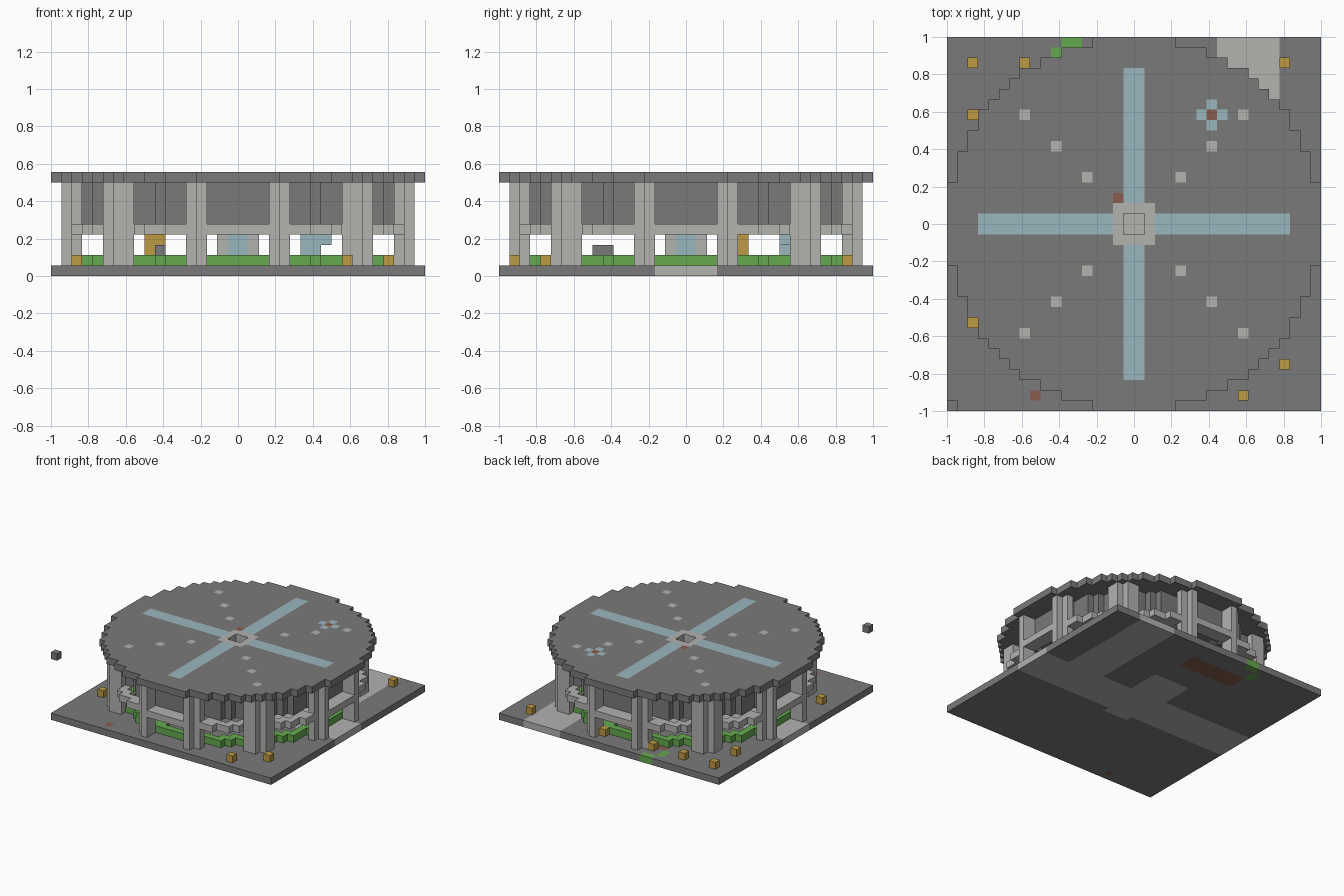
import bpy, bmesh
from math import hypot
from mathutils import Vector

cube = bpy.data.objects.get("Cube")
if cube:
    bpy.data.objects.remove(cube)

U = 2 / 36      # block size
HALF = 18       # half the plan, in blocks

PALETTE = {
    "slate_grey": (0.195, 0.195, 0.195),
    "pale_stone": (0.45, 0.445, 0.43),
    "glass_blue": (0.33, 0.47, 0.52),
    "hedge_green": (0.13, 0.40, 0.08),
    "lamp_gold": (0.51, 0.32, 0.055),
    "earth_brown": (0.25, 0.11, 0.075),
}
NAMES = list(PALETTE)
MATS = []
for name, rgb in PALETTE.items():
    m = bpy.data.materials.new(name)
    m.use_nodes = True
    m.diffuse_color = (*rgb, 1)
    m.node_tree.nodes["Principled BSDF"].inputs["Base Color"].default_value = (*rgb, 1)
    MATS.append(m)

GRID = [(x, y) for x in range(-HALF, HALF) for y in range(-HALF, HALF)]


def radius(x, y):
    return hypot(x + .5, y + .5)


def blocks(name, cells, z0, z1, colour):
    """Extrude plan cells from layer z0 to z1; colour is a name or a rule on (x, y)."""
    cells = set(cells)
    bm = bmesh.new()
    for x, y in cells:
        tint = colour if isinstance(colour, str) else colour(x, y)
        a, b, c, d = (x, y), (x + 1, y), (x + 1, y + 1), (x, y + 1)
        quads = [[(*p, z1) for p in (a, b, c, d)], [(*p, z0) for p in (d, c, b, a)]]
        sides = ((0, -1, a, b), (1, 0, b, c), (0, 1, c, d), (-1, 0, d, a))
        for dx, dy, p, q in sides:
            if (x + dx, y + dy) not in cells:
                quads.append([(*p, z0), (*q, z0), (*q, z1), (*p, z1)])
        for quad in quads:
            face = bm.faces.new([bm.verts.new(Vector(v) * U) for v in quad])
            face.material_index = NAMES.index(tint)
    bmesh.ops.remove_doubles(bm, verts=bm.verts, dist=U / 100)
    mesh = bpy.data.meshes.new(name)
    bm.to_mesh(mesh)
    bm.free()
    for m in MATS:
        mesh.materials.append(m)
    obj = bpy.data.objects.new(name, mesh)
    bpy.context.collection.objects.link(obj)
    return obj


def ring(inner, outer):
    return [c for c in GRID if inner < radius(*c) < outer]


# Ground slab with paths, soil bed and grass patch
def ground_colour(x, y):
    if (x, y) in {(-7, 17), (-6, 17), (-8, 16), (-8, 15), (-7, 16)}:
        return "hedge_green" if (x, y) != (-7, 16) else "slate_grey"
    if (x, y) == (-10, -17) or hypot((x + 3) / 5, (y - 13) / 2) < 1:
        return "earth_brown"
    cross_path = -3 <= y < 3
    north_path = 8 <= x < 14 and y >= 0
    garden_path = -3 <= x < 3 and 0 <= y < 8
    if cross_path or north_path or garden_path or radius(x, y) < 4:
        return "pale_stone"
    return "slate_grey"


blocks("ground_slab", GRID, 0, 1, ground_colour)


# Round roof with glass cross, open stone hub and studs
def roof_colour(x, y):
    ax, ay = (int(abs(v + .5)) for v in (x, y))
    if (x, y) in {(-2, 2), (7, 10)}:
        return "earth_brown"
    if abs(x - 7) + abs(y - 10) == 1:
        return "glass_blue"
    if max(ax, ay) < 2:
        return "pale_stone"
    if min(ax, ay) < 1 and max(ax, ay) < 15:
        return "glass_blue"
    if ax == ay and ax in (4, 7, 10):
        return "pale_stone"
    return "slate_grey"


blocks("roof", ring(1, HALF), 9, 10, roof_colour)
blocks("corner_block", [(-HALF, -HALF)], 9, 10, "slate_grey")

# Upper wall, ring beam and hedge
blocks("upper_wall", ring(14, 15), 5, 9, "slate_grey")
blocks("ring_beam", ring(15.5, 17), 4, 5, "pale_stone")
blocks("hedge", ring(13.7, 15), 1, 2, "hedge_green")


# Twelve stepped columns around the ring
def in_column(x, y):
    low, high = sorted(int(abs(v + .5)) for v in (x, y))
    diagonal = 10 <= low and high <= 12
    flank = low in (3, 4) and high in (15, 16)
    return diagonal or flank


column_cells = [c for c in ring(15.5, 17) if in_column(*c)]
blocks("columns_lower", column_cells, 1, 4, "pale_stone")
blocks("columns_upper", column_cells, 5, 9, "pale_stone")

# Central shaft with glazed sides
shaft = [c for c in GRID if -2 <= min(c) and max(c) < 2 and radius(*c) > 1]
blocks("central_shaft", shaft, 1, 9,
       lambda x, y: "glass_blue" if x in (-1, 0) or y in (-1, 0) else "pale_stone")

# Lamps on the ground
LAMPS = [(-16, 15), (-11, 15), (-6, 15), (2, 15), (14, 15),
         (-16, 10), (-16, -10), (14, -14), (10, -17)]
for i, cell in enumerate(LAMPS):
    blocks(f"lamp_{i + 1}", [cell], 1, 2, "lamp_gold")

# Garden pieces under the roof
blocks("gold_seat", [(-9, 5), (-8, 5)], 1, 4, "lamp_gold")
blocks("stone_bench", [(-8, -9), (-8, -8)], 1, 3, "slate_grey")
blocks("blue_figure", [(6, 9), (7, 9)], 1, 4, "glass_blue")
blocks("blue_figure_arm", [(8, 9)], 3, 4, "glass_blue")
